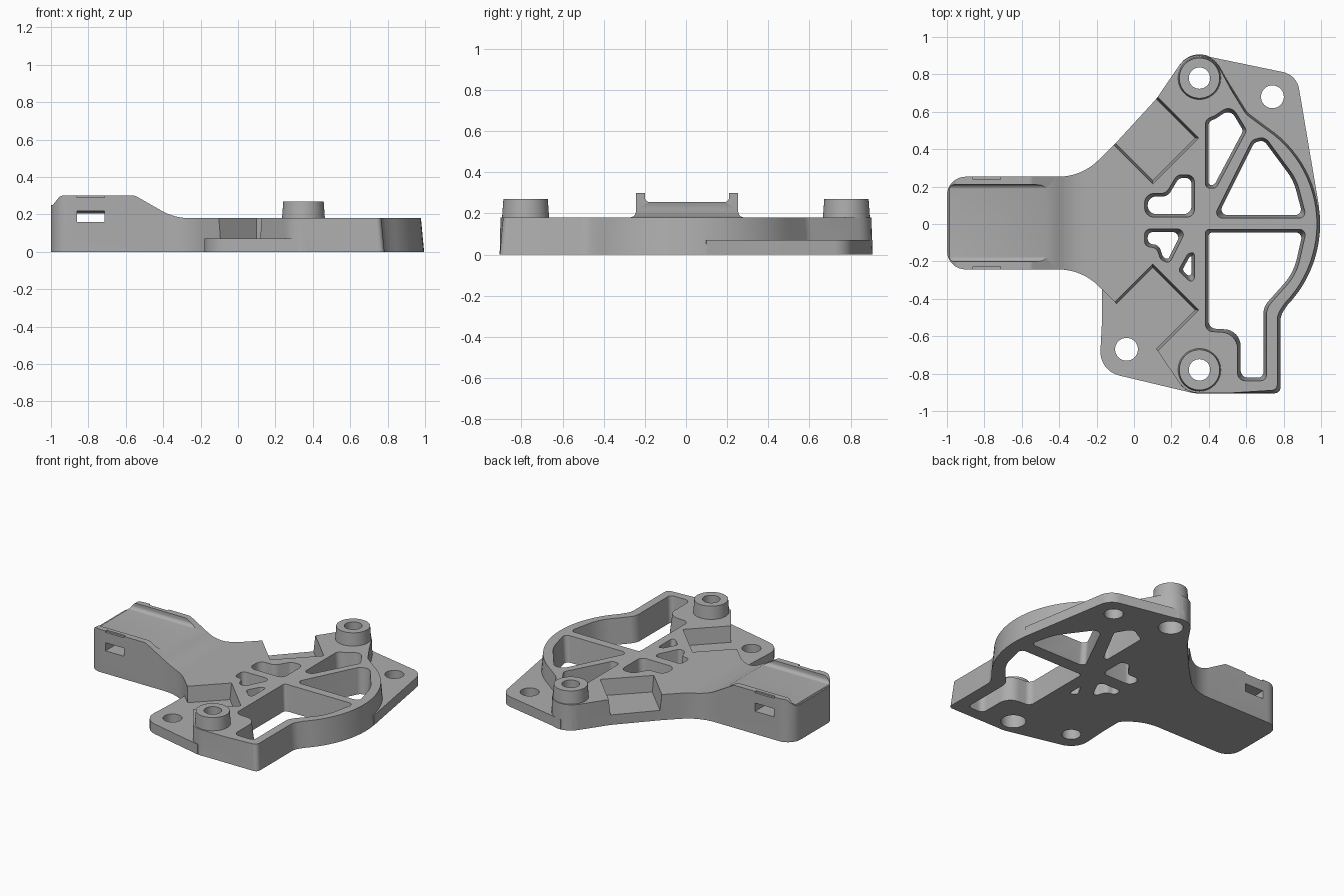
import bpy, bmesh, math
from mathutils import Vector

if "Cube" in bpy.data.objects:
    bpy.data.objects.remove(bpy.data.objects["Cube"])

BASE, DECK, RAIL = 0.07, 0.18, 0.30   # flange, frame and arm heights
BOSS_X, BOSS_Y = 0.35, 0.78


def rounded(corners, inset=0.0, keep=lambda p: True, steps=8):
    """Polygon from (x, y, radius) corners, optionally inset, with arc corners."""
    pts = [Vector(c[:2]) for c in corners]
    n = len(pts)
    area = sum(pts[i - 1].cross(pts[i]) for i in range(n))
    side = 1 if area > 0 else -1
    moved = []
    for i, p in enumerate(pts):
        a = (p - pts[i - 1]).normalized()
        b = (pts[(i + 1) % n] - p).normalized()
        na, nb = (Vector((-d.y, d.x)) * side for d in (a, b))
        shift = (na + nb) / max(1 + na.dot(nb), 0.3) * inset
        moved.append(p + shift if keep(p) else p)
    out = []
    for i, p in enumerate(moved):
        r = corners[i][2] if len(corners[i]) > 2 else 0
        if not r:
            out.append(p)
            continue
        u, v = moved[i - 1] - p, moved[(i + 1) % n] - p
        half = u.angle(v) / 2
        reach = min(r / math.tan(half), 0.49 * min(u.length, v.length))
        r = reach * math.tan(half)
        u.normalize()
        v.normalize()
        centre = p + (u + v).normalized() * r / math.sin(half)
        start = (p + u * reach - centre).normalized()
        end = (p + v * reach - centre).normalized()
        out += [centre + start.slerp(end, k / steps).normalized() * r
                for k in range(steps + 1)]
    return out


def loft(name, lower, upper):
    """Closed solid between two matching rings of 3D points."""
    bm = bmesh.new()
    a = [bm.verts.new(p) for p in lower]
    b = [bm.verts.new(p) for p in upper]
    n = len(a)
    bm.faces.new(a[::-1])
    bm.faces.new(b)
    for i in range(n):
        j = (i + 1) % n
        bm.faces.new((a[i], a[j], b[j], b[i]))
    bmesh.ops.recalc_face_normals(bm, faces=bm.faces)
    mesh = bpy.data.meshes.new(name)
    bm.to_mesh(mesh)
    bm.free()
    ob = bpy.data.objects.new(name, mesh)
    bpy.context.collection.objects.link(ob)
    return ob


def slab(name, corners, z0, z1, inset0=0.0, inset1=0.0, keep=lambda p: True):
    return loft(name,
                [(p.x, p.y, z0) for p in rounded(corners, inset0, keep)],
                [(p.x, p.y, z1) for p in rounded(corners, inset1, keep)])


def along_y(name, corners, y0, y1):
    ring = rounded(corners)
    return loft(name, [(p.x, y0, p.y) for p in ring], [(p.x, y1, p.y) for p in ring])


def along_x(name, corners, x0, x1):
    ring = rounded(corners)
    return loft(name, [(x0, p.x, p.y) for p in ring], [(x1, p.x, p.y) for p in ring])


def cone(name, x, y, r0, r1, z0, z1, sides=48):
    turn = [2 * math.pi * k / sides for k in range(sides)]
    return loft(name, *[[(x + r * math.cos(t), y + r * math.sin(t), z) for t in turn]
                        for r, z in ((r0, z0), (r1, z1))])


def combine(target, tool, operation):
    mod = target.modifiers.new("combine", "BOOLEAN")
    mod.object, mod.operation, mod.solver = tool, operation, "EXACT"
    bpy.context.view_layer.objects.active = target
    bpy.ops.object.modifier_apply(modifier=mod.name)
    bpy.data.objects.remove(tool)


# Frame and arm outline, with a round rim on the right
rim = [(0.37 + 0.625 * math.cos(math.radians(t)), 0.625 * math.sin(math.radians(t)))
       for t in range(56, -45, -4)]
outline = [(-1, -0.243, 0.1), (-1, 0.253, 0.1), (-0.28, 0.253, 0.4), (-0.1, 0.43),
           (0.12, 0.67), (0.354, 1.012, 0.127), (0.61, 0.6, 0.1)] + rim + [
           (0.783, -0.49, 0.1), (0.783, -0.905, 0.03), (0.281, -0.905, 0.12),
           (0.12, -0.67), (-0.1, -0.42), (-0.28, -0.243, 0.4)]
bracket = slab("mounting_bracket", outline, 0, 0.32, 0, 0.03, lambda p: p.x > 0.5)

# Trim the top: high arm sloping down to the deck
combine(bracket, along_y("top_trim", [
    (-1.1, 0.25), (-0.99, 0.25), (-0.95, RAIL, 0.03), (-0.55, RAIL, 0.04),
    (-0.34, DECK, 0.3), (1.1, DECK), (1.1, 0.5), (-1.1, 0.5)], -1, 1), "DIFFERENCE")

# Channel between the two arm rails
combine(bracket, along_x("channel", [
    (-0.2, 0.4), (-0.2, 0.255, 0.025), (0.21, 0.255, 0.025), (0.21, 0.4)],
    -1.1, -0.4), "DIFFERENCE")

# Strap slot through the arm and shallow nicks in the rails
combine(bracket, along_x("strap_slot", [
    (-0.4, 0.16), (0.4, 0.16), (0.4, 0.225), (0, 0.205), (-0.4, 0.225)],
    -0.86, -0.715), "DIFFERENCE")
for y0, y1 in ((-0.3, -0.228), (0.238, 0.3)):
    combine(bracket, along_x("rail_nick", [
        (y0, 0.29), (y1, 0.29), (y1, 0.4), (y0, 0.4)], -0.86, -0.715), "DIFFERENCE")

# Diagonal recesses down to flange height
for s in (1, -1):
    recess = [(-0.11, 0.425 * s), (0.1, 0.215 * s), (0.345, 0.46 * s),
              (0.115, 0.69 * s), (-0.1, 0.75 * s), (-0.22, 0.535 * s)]
    combine(bracket, slab("recess", recess, BASE, 0.25, 0.012, -0.008), "DIFFERENCE")

# Thin flanges at two opposite corners
combine(bracket, slab("back_flange", [
    (0.2, 0.6), (0.34, 0.907), (0.87, 0.797, 0.11), (0.988, 0.1), (0.6, 0)],
    0, BASE), "UNION")
combine(bracket, slab("front_flange", [
    (0.32, -0.905), (-0.185, -0.785, 0.13), (-0.17, -0.5), (-0.17, -0.3), (0.3, -0.3)],
    0, BASE), "UNION")

# Tapered bosses
for s in (1, -1):
    combine(bracket, cone("boss", BOSS_X, BOSS_Y * s, 0.127, 0.108, 0, 0.27), "UNION")

# Lightening pockets, slightly tapered
pockets = [
    [(0.42, 0.03, 0.03), (0.925, 0.03, 0.03), (0.87, 0.24, 0.3), (0.7, 0.47, 0.05),
     (0.63, 0.45, 0.04)],
    [(0.38, 0.19, 0.025), (0.44, 0.19, 0.03), (0.605, 0.5, 0.03), (0.52, 0.64, 0.05),
     (0.43, 0.58, 0.05), (0.38, 0.56, 0.04)],
    [(0.055, 0.035, 0.05), (0.325, 0.035, 0.04), (0.325, 0.265, 0.04),
     (0.23, 0.265, 0.04), (0.17, 0.165, 0.05), (0.055, 0.165, 0.05)],
    [(0.055, -0.025, 0.03), (0.285, -0.025, 0.03), (0.19, -0.215, 0.04),
     (0.14, -0.19, 0.03), (0.12, -0.13, 0.04), (0.055, -0.12, 0.03)],
    [(0.325, -0.145, 0.015), (0.325, -0.335, 0.02), (0.235, -0.25, 0.02),
     (0.285, -0.16, 0.02)],
    [(0.38, -0.027, 0.02), (0.925, -0.027, 0.03), (0.87, -0.27, 0.3),
     (0.71, -0.45, 0.1), (0.71, -0.84, 0.03), (0.552, -0.84, 0.04),
     (0.552, -0.585, 0.17), (0.38, -0.575, 0.04)],
]
for corners in pockets:
    combine(bracket, slab("pocket", corners, -0.02, 0.2, 0.02, 0), "DIFFERENCE")

# Screw holes: through the bosses with a counterbore below, and in the flanges
for s in (1, -1):
    y = BOSS_Y * s
    combine(bracket, cone("boss_hole", BOSS_X, y, 0.057, 0.057, -0.1, 0.4), "DIFFERENCE")
    combine(bracket, cone("counterbore", BOSS_X, y, 0.08, 0.08, -0.1, 0.1), "DIFFERENCE")
for x, y in ((0.74, 0.68), (-0.04, -0.67)):
    combine(bracket, cone("flange_hole", x, y, 0.061, 0.061, -0.1, 0.15), "DIFFERENCE")

# Single grey material
grey = bpy.data.materials.new("plain grey")
grey.use_nodes = True
colour = (0.42, 0.42, 0.42, 1)
grey.diffuse_color = colour
grey.node_tree.nodes["Principled BSDF"].inputs["Base Color"].default_value = colour
bracket.data.materials.clear()
bracket.data.materials.append(grey)
for face in bracket.data.polygons:
    face.material_index = 0

bpy.ops.object.select_all(action="DESELECT")
bracket.select_set(True)
bpy.context.view_layer.objects.active = bracket
bpy.ops.object.shade_smooth_by_angle(angle=math.radians(30))
